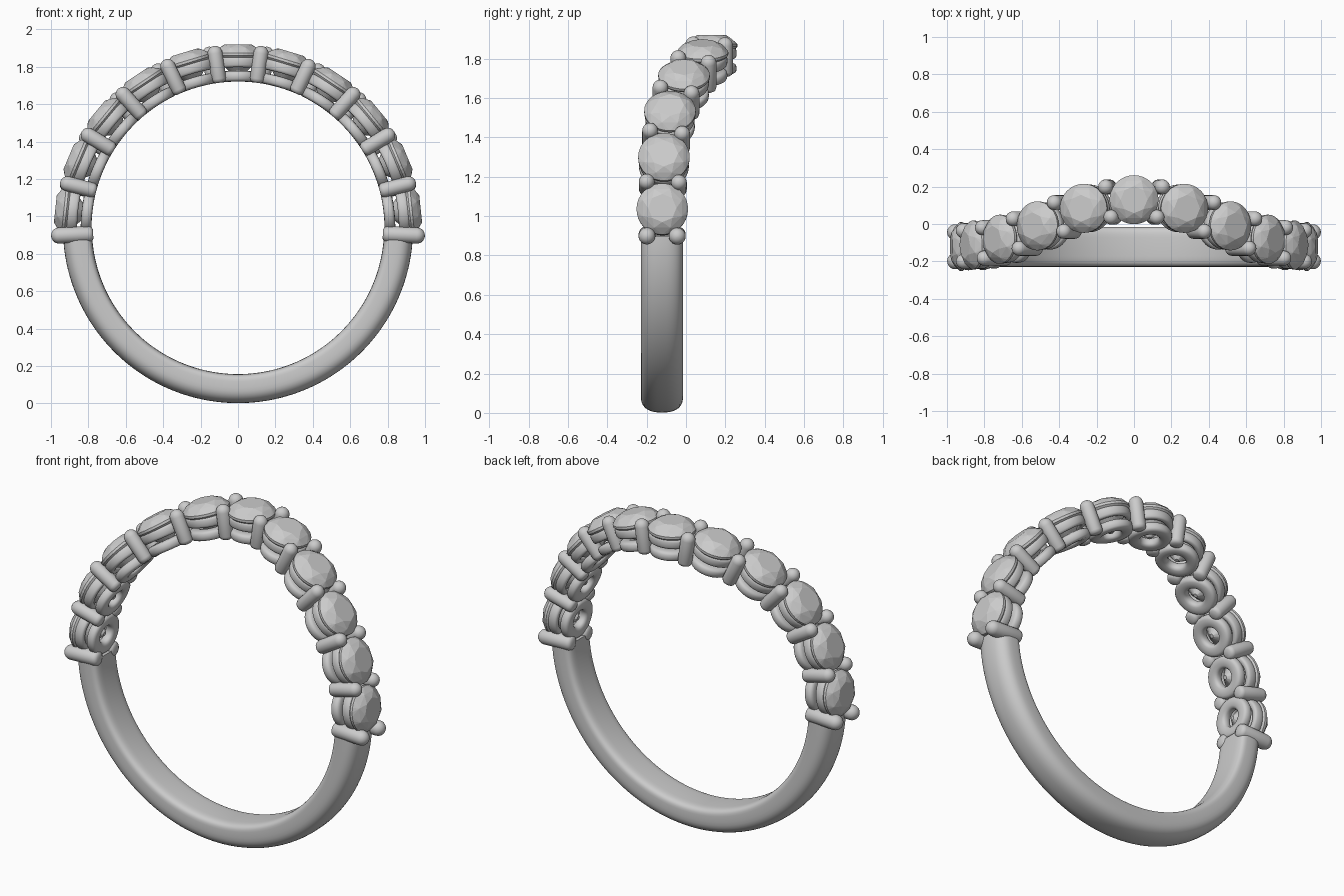
import bpy, bmesh
from math import sin, cos, pi, radians, exp, copysign

cube = bpy.data.objects.get("Cube")
if cube:
    bpy.data.objects.remove(cube)

CZ = 0.938             # height of the ring's axis
STEP = radians(16.8)   # angle from one stone to the next
BAND_Y = -0.122

metal = bpy.data.materials.new("light grey metal")
metal.use_nodes = True
metal.diffuse_color = (0.6, 0.6, 0.6, 1)
metal.node_tree.nodes["Principled BSDF"].inputs["Base Color"].default_value = (0.6, 0.6, 0.6, 1)


def sweep_y(t):
    """Sideways curve of the jewelled half, t in stones from the top."""
    return BAND_Y + 0.252 * exp(-(t / 2.22) ** 2)


def sweep_slope(t):
    return -2 * t / 2.22 ** 2 * 0.252 * exp(-(t / 2.22) ** 2) / 0.264


def finish(bm, name, smooth):
    bmesh.ops.recalc_face_normals(bm, faces=bm.faces[:])
    for f in bm.faces:
        f.smooth = smooth
    mesh = bpy.data.meshes.new(name)
    bm.to_mesh(mesh)
    bm.free()
    mesh.materials.append(metal)
    return mesh


def add(name, mesh, loc=(0, 0, 0), angle=0):
    ob = bpy.data.objects.new(name, mesh)
    bpy.context.collection.objects.link(ob)
    ob.location = loc
    ob.rotation_euler = (0, angle, 0)
    return ob


def loft(bm, rows, close_rows):
    """Skin closed loops of points into a tube."""
    loops = [[bm.verts.new(p) for p in row] for row in rows]
    n = len(loops[0])
    for i in range(len(loops) - (0 if close_rows else 1)):
        a, b = loops[i], loops[(i + 1) % len(loops)]
        for j in range(n):
            bm.faces.new((a[j], a[(j + 1) % n], b[(j + 1) % n], b[j]))
    if not close_rows:
        bm.faces.new(loops[0])
        bm.faces.new(loops[-1])


def superellipse(n, half_w, top, bottom, e_top, e_bottom):
    pts = []
    for i in range(n):
        c, s = cos(2 * pi * i / n), sin(2 * pi * i / n)
        e = e_top if s > 0 else e_bottom
        h = top if s > 0 else bottom
        pts.append((copysign(abs(c) ** e, c) * half_w, copysign(abs(s) ** e, s) * h))
    return pts


def collar(name, radius, half_w, height, half_h):
    """Rounded ring bent to follow the finger hole."""
    section = superellipse(16, half_w, half_h, half_h, 0.7, 0.7)
    rows = []
    for i in range(40):
        a = 2 * pi * i / 40
        row = []
        for w, h in section:
            u, v, r = (radius + w) * cos(a), (radius + w) * sin(a), height + h
            row.append((r * sin(u / 0.87), v, r * cos(u / 0.87)))
        rows.append(row)
    bm = bmesh.new()
    loft(bm, rows, True)
    return finish(bm, name, True)


def prong(name, radius, low, high):
    """Radial post with a domed tip and a softened foot."""
    profile = [(radius * 0.55, low), (radius * 0.88, low + 0.008), (radius, low + 0.022)]
    profile += [(radius * cos(k), high - radius + radius * sin(k))
                for k in (radians(d) for d in range(0, 86, 17))]
    rows = [[(r * cos(2 * pi * i / 20), r * sin(2 * pi * i / 20), h) for i in range(20)]
            for r, h in profile]
    bm = bmesh.new()
    loft(bm, rows, False)
    return finish(bm, name, True)


def brilliant(name):
    """Faceted stone: table, crown, girdle and pavilion as one hull."""
    bm = bmesh.new()
    for n, r, h, turn in ((8, 0.072, 0.982, 0), (8, 0.107, 0.964, 0.5), (32, 0.131, 0.936, 0),
                          (32, 0.131, 0.922, 0), (8, 0.07, 0.862, 0.5), (8, 0.012, 0.80, 0)):
        for i in range(n):
            a = 2 * pi * (i + turn) / n
            bm.verts.new((r * cos(a), r * sin(a), h))
    bmesh.ops.convex_hull(bm, input=bm.verts[:])
    bmesh.ops.dissolve_limit(bm, angle_limit=radians(1), verts=bm.verts[:], edges=bm.edges[:])
    return finish(bm, name, False)


# Plain lower band: domed outside, nearly flat inside
section = superellipse(40, 0.107, 0.083, 0.072, 0.8, 0.42)
start, end, count = 5.5 * STEP, 2 * pi - 5.5 * STEP, 96
rows = []
for i in range(count + 1):
    a = start + (end - start) * i / count
    rows.append([((0.853 + h) * sin(a), BAND_Y + w, CZ + (0.853 + h) * cos(a)) for w, h in section])
bm = bmesh.new()
loft(bm, rows, False)
band = add("band", finish(bm, "band", True))

# Stones, each in a lower and an upper collar
stone = brilliant("stone")
lower = collar("lower_collar", 0.09, 0.037, 0.812, 0.029)
upper = collar("upper_collar", 0.108, 0.019, 0.889, 0.029)
for k in range(-5, 6):
    spot = (0, sweep_y(k), CZ)
    for name, mesh in (("stone", stone), ("lower_collar", lower), ("upper_collar", upper)):
        add(f"{name}_{k + 6}", mesh, spot, k * STEP)

# Pairs of prongs between the stones, set square to the sweep
short = prong("prong", 0.04, 0.783, 0.982)
tall = prong("end_prong", 0.043, 0.775, 1.0)
for k in range(-6, 6):
    t = k + 0.5
    a = t * STEP
    slope = sweep_slope(t)
    length = (1 + slope * slope) ** 0.5
    is_end = abs(t) > 5
    for side, label in ((-1, "front"), (1, "back")):
        d = side * (0.077 if is_end else 0.082) / length
        u = -slope * d
        add(f"{label}_prong_{k + 7}", tall if is_end else short,
            (u * cos(a), sweep_y(t) + d, CZ - u * sin(a)), a)

# Keep the flat ends of the band and posts crisp
bpy.ops.object.select_all(action="DESELECT")
for name in ("band", "front_prong_1", "front_prong_2"):
    ob = bpy.data.objects[name]
    ob.select_set(True)
    bpy.context.view_layer.objects.active = ob
    if ob.data.users == 1:
        bpy.ops.object.shade_smooth_by_angle(angle=radians(40))
    ob.select_set(False)
